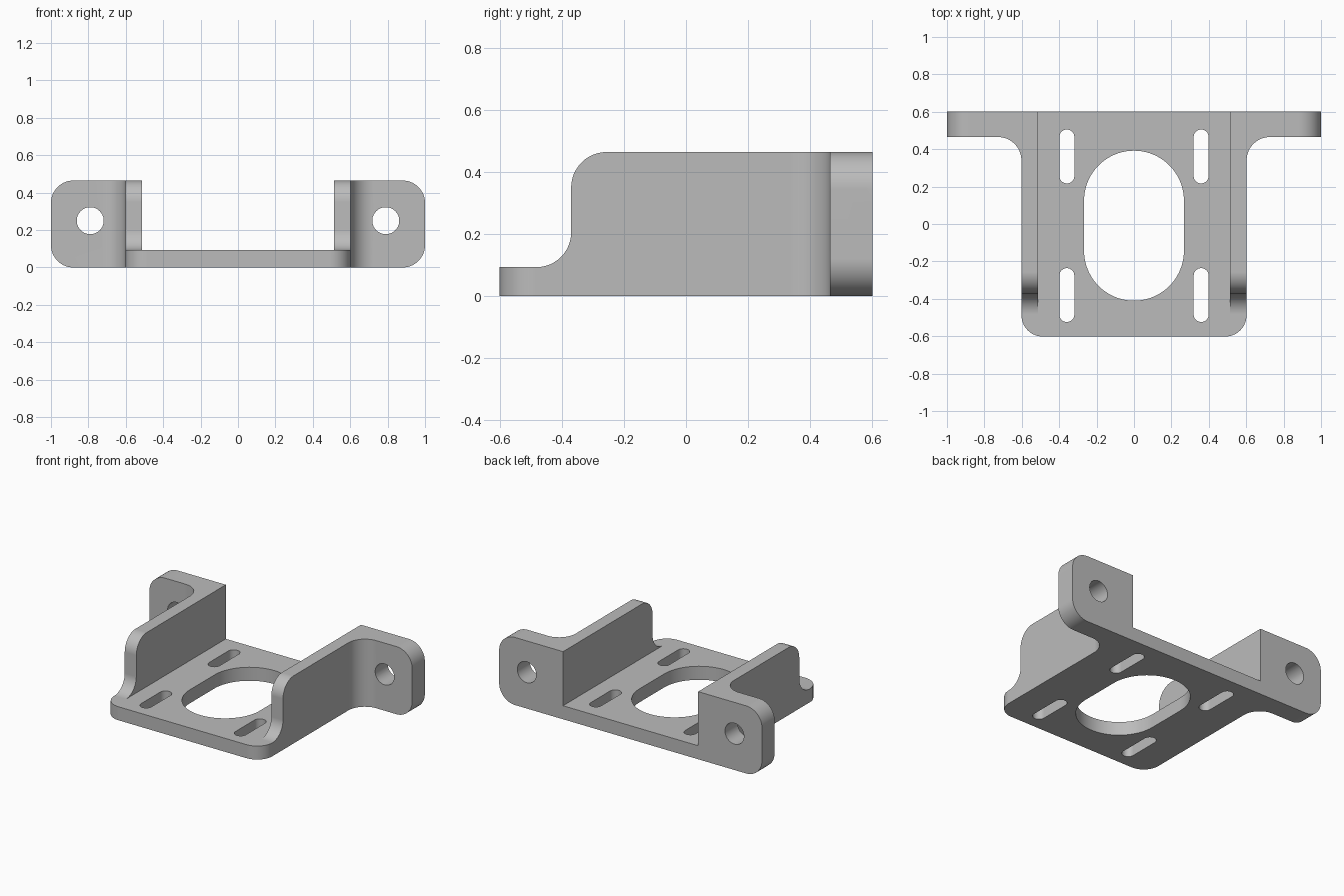
import bpy, bmesh, math
from mathutils import Vector, Matrix

if "Cube" in bpy.data.objects:
    bpy.data.objects.remove(bpy.data.objects["Cube"], do_unlink=True)

grey = bpy.data.materials.new("plain grey")
grey.use_nodes = True
GREY = (0.5, 0.5, 0.5, 1)
grey.diffuse_color = GREY
grey.node_tree.nodes["Principled BSDF"].inputs["Base Color"].default_value = GREY

# Axis order: where profile u, profile v and extrusion depth go
PLAN = Matrix(((1, 0, 0), (0, 1, 0), (0, 0, 1)))
FRONT = Matrix(((1, 0, 0), (0, 0, 1), (0, 1, 0)))
SIDE = Matrix(((0, 0, 1), (1, 0, 0), (0, 1, 0)))


def rounded(corners, steps=12):
    """Outline through (u, v, radius) corners, each turned into an arc."""
    out = []
    for i, (u, v, r) in enumerate(corners):
        p = Vector((u, v))
        if not r:
            out.append(p)
            continue
        a = (Vector(corners[i - 1][:2]) - p).normalized()
        b = (Vector(corners[(i + 1) % len(corners)][:2]) - p).normalized()
        # All corners are right angles
        centre = p + (a + b) * r
        for k in range(steps + 1):
            t = k / steps * math.pi / 2
            q = centre - b * r * math.cos(t) - a * r * math.sin(t)
            if not out or (q - out[-1]).length > 1e-5:
                out.append(q)
    if (out[0] - out[-1]).length < 1e-5:
        out.pop()
    return out


def prism(name, corners, axes, lo, hi, steps=12):
    bm = bmesh.new()
    face = bm.faces.new([bm.verts.new(axes @ Vector((p.x, p.y, lo)))
                         for p in rounded(corners, steps)])
    ext = bmesh.ops.extrude_face_region(bm, geom=[face])
    verts = [g for g in ext["geom"] if isinstance(g, bmesh.types.BMVert)]
    bmesh.ops.translate(bm, verts=verts, vec=axes @ Vector((0, 0, hi - lo)))
    bmesh.ops.recalc_face_normals(bm, faces=bm.faces)
    mesh = bpy.data.meshes.new(name)
    bm.to_mesh(mesh)
    bm.free()
    mesh.materials.append(grey)
    obj = bpy.data.objects.new(name, mesh)
    bpy.context.collection.objects.link(obj)
    return obj


def box(cu, cv, hu, hv, r):
    return [(cu - hu, cv - hv, r), (cu + hu, cv - hv, r),
            (cu + hu, cv + hv, r), (cu - hu, cv + hv, r)]


def mirrored(half):
    return half + [(-u, v, r) for u, v, r in reversed(half)]


def combine(target, tool, operation):
    mod = target.modifiers.new(operation, "BOOLEAN")
    mod.operation = operation
    mod.solver = "EXACT"
    mod.object = tool
    bpy.context.view_layer.objects.active = target
    bpy.ops.object.modifier_apply(modifier=mod.name)
    bpy.data.objects.remove(tool, do_unlink=True)


TOP, FLOOR, WALL, INNER = 0.465, 0.093, 0.602, 0.514

# T-shaped plan with filleted ears and rounded front corners
bracket = prism("mounting_bracket", mirrored([
    (WALL, -0.602, 0.115), (WALL, 0.465, 0.125), (1, 0.465, 0), (1, 0.602, 0)]),
    PLAN, 0, TOP)

# Front outline: open channel and rounded ears
combine(bracket, prism("front_outline", mirrored([
    (1, 0, 0.12), (1, TOP, 0.12), (INNER, TOP, 0), (INNER, FLOOR, 0)]),
    FRONT, -1, 1), "INTERSECT")

# Side outline: walls sweep down to the front lip
combine(bracket, prism("side_outline", [
    (-0.8, -0.1, 0), (0.8, -0.1, 0), (0.8, 0.6, 0), (0.7, 0.6, 0), (0.7, TOP, 0),
    (-0.371, TOP, 0.115), (-0.371, FLOOR, 0.112), (-0.8, FLOOR, 0)],
    SIDE, -1.2, 1.2), "INTERSECT")

# Central opening in the floor
combine(bracket, prism("opening", box(0, -0.009, 0.267, 0.401, 0.267),
                       PLAN, -0.2, 0.3, 20), "DIFFERENCE")

# Adjustment slots and ear bolt holes
for s in (-1, 1):
    for y in (0.361, -0.38):
        combine(bracket, prism("slot", box(s * 0.359, y, 0.04, 0.144, 0.04),
                               PLAN, -0.2, 0.3, 8), "DIFFERENCE")
    combine(bracket, prism("bolt_hole", box(s * 0.79, 0.25, 0.072, 0.072, 0.072),
                           FRONT, 0.3, 0.8), "DIFFERENCE")

# Smooth fillets, crisp edges, flat large faces
for o in bpy.context.selected_objects:
    o.select_set(False)
bracket.select_set(True)
bpy.context.view_layer.objects.active = bracket
bpy.ops.object.shade_smooth_by_angle(angle=math.radians(30))
weighted = bracket.modifiers.new("flat_faces", "WEIGHTED_NORMAL")
weighted.keep_sharp = True
